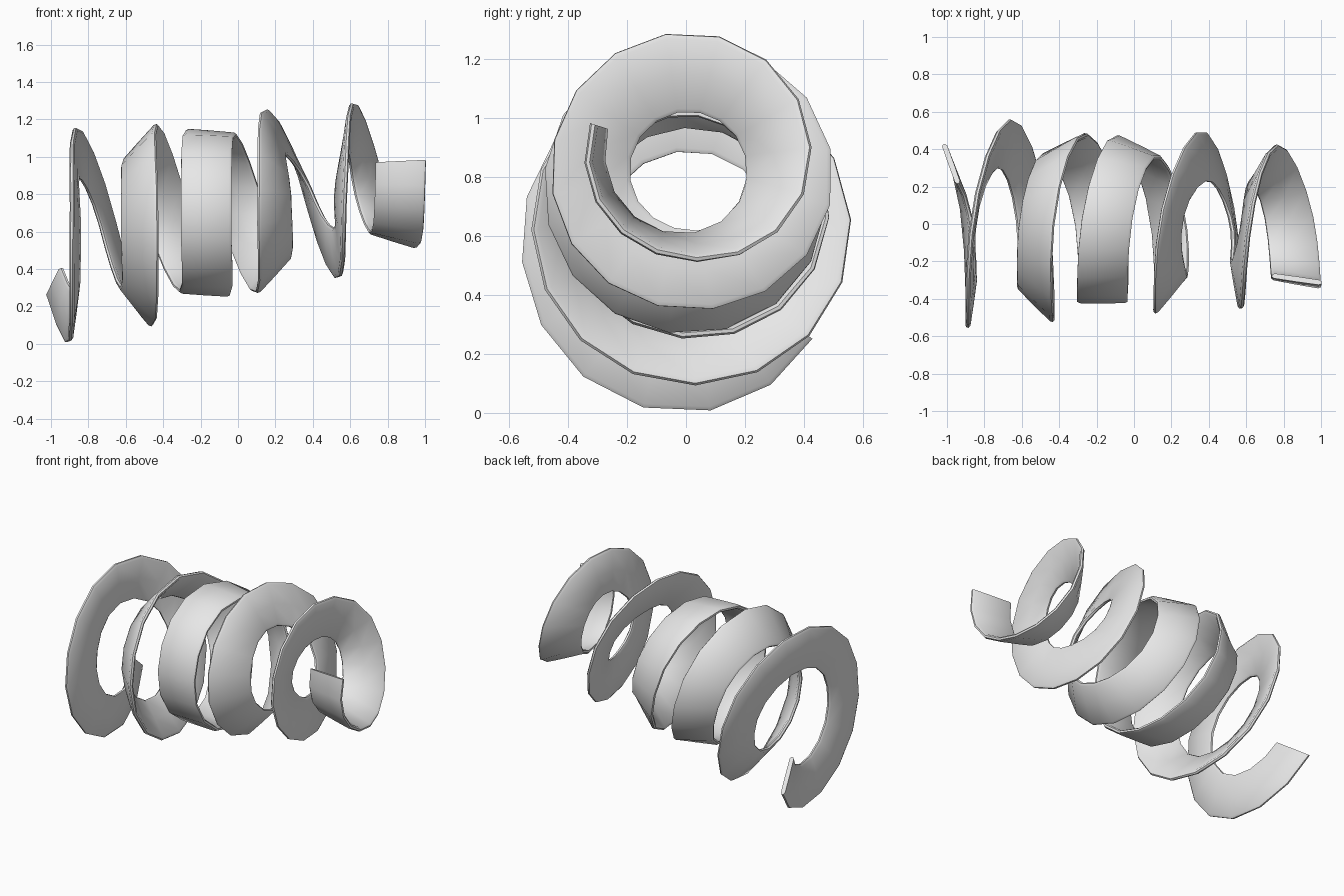
import bpy, bmesh, math

cube = bpy.data.objects.get("Cube")
if cube:
    bpy.data.objects.remove(cube, do_unlink=True)

# One row per quarter turn: centre x, coil radius, ribbon tilt in degrees.
# Quarters run top, front, bottom, back, top ...
KEYS = [
    (.87, .31, 4), (.868, .31, 10), (.835, .31, 16), (.70, .315, 52),
    (.60, .325, 82), (.55, .325, 80), (.53, .335, 87), (.38, .365, 98),
    (.195, .37, 115), (.195, .375, 130), (.185, .39, 133), (.015, .41, 155),
    (-.148, .422, 176), (-.17, .41, 180), (-.18, .425, 184), (-.37, .42, 206),
    (-.52, .43, 228), (-.525, .425, 225), (-.54, .435, 231), (-.69, .43, 253),
    (-.86, .44, 272), (-.87, .425, 278), (-.89, .443, 278), (-1.03, .37, 291),
]
Q_START, Q_END, STEPS = -0.2, 21.6, 86

# Ribbon cross-section: (across the width, through the thickness)
SECTION = [(-.135, -.006), (-.121, -.014), (0, -.015), (.121, -.014),
           (.135, -.006), (.135, .006), (.121, .014), (0, .015),
           (-.121, .014), (-.135, .006)]


def sample(q):
    """Smooth interpolation of the quarter-turn keys."""
    u = q + 1
    i = min(int(u), len(KEYS) - 2)
    t = u - i
    k = [KEYS[max(0, min(len(KEYS) - 1, i + d))] for d in (-1, 0, 1, 2)]
    return [0.5 * (2 * b + (c - a) * t + (2 * a - 5 * b + 4 * c - d) * t * t
                   + (3 * b - a - 3 * c + d) * t ** 3)
            for a, b, c, d in zip(*k)]


def ring(bm, q):
    """Ribbon cross-section placed at quarter-turn q."""
    cx, cr, tilt = sample(q)
    ca, sa = math.cos(math.radians(tilt)), math.sin(math.radians(tilt))
    turn = q * math.pi / 2
    axis_z = 0.729 + 0.17 * cx
    verts = []
    for w, n in SECTION:
        x, r = cx + w * ca - n * sa, cr + w * sa + n * ca
        verts.append(bm.verts.new((x, -r * math.cos(turn),
                                   axis_z - r * math.sin(turn))))
    return verts


# Sweep the twisting ribbon along the coil
bm = bmesh.new()
rings = [ring(bm, Q_START + (Q_END - Q_START) * i / STEPS)
         for i in range(STEPS + 1)]
n = len(SECTION)
for a, b in zip(rings, rings[1:]):
    for j in range(n):
        bm.faces.new((a[j], a[(j + 1) % n], b[(j + 1) % n], b[j]))
bm.faces.new(rings[0])
bm.faces.new(rings[-1])
bmesh.ops.recalc_face_normals(bm, faces=bm.faces)
mesh = bpy.data.meshes.new("twisted_ribbon")
bm.to_mesh(mesh)
bm.free()
ribbon = bpy.data.objects.new("twisted_ribbon", mesh)
bpy.context.collection.objects.link(ribbon)

# Plain light grey
grey = bpy.data.materials.new("light_grey")
grey.use_nodes = True
grey.diffuse_color = (0.8, 0.8, 0.8, 1)
grey.node_tree.nodes["Principled BSDF"].inputs["Base Color"].default_value = (0.8, 0.8, 0.8, 1)
mesh.materials.append(grey)

bpy.ops.object.select_all(action='DESELECT')
ribbon.select_set(True)
bpy.context.view_layer.objects.active = ribbon
bpy.ops.object.shade_smooth_by_angle(angle=math.radians(40))
